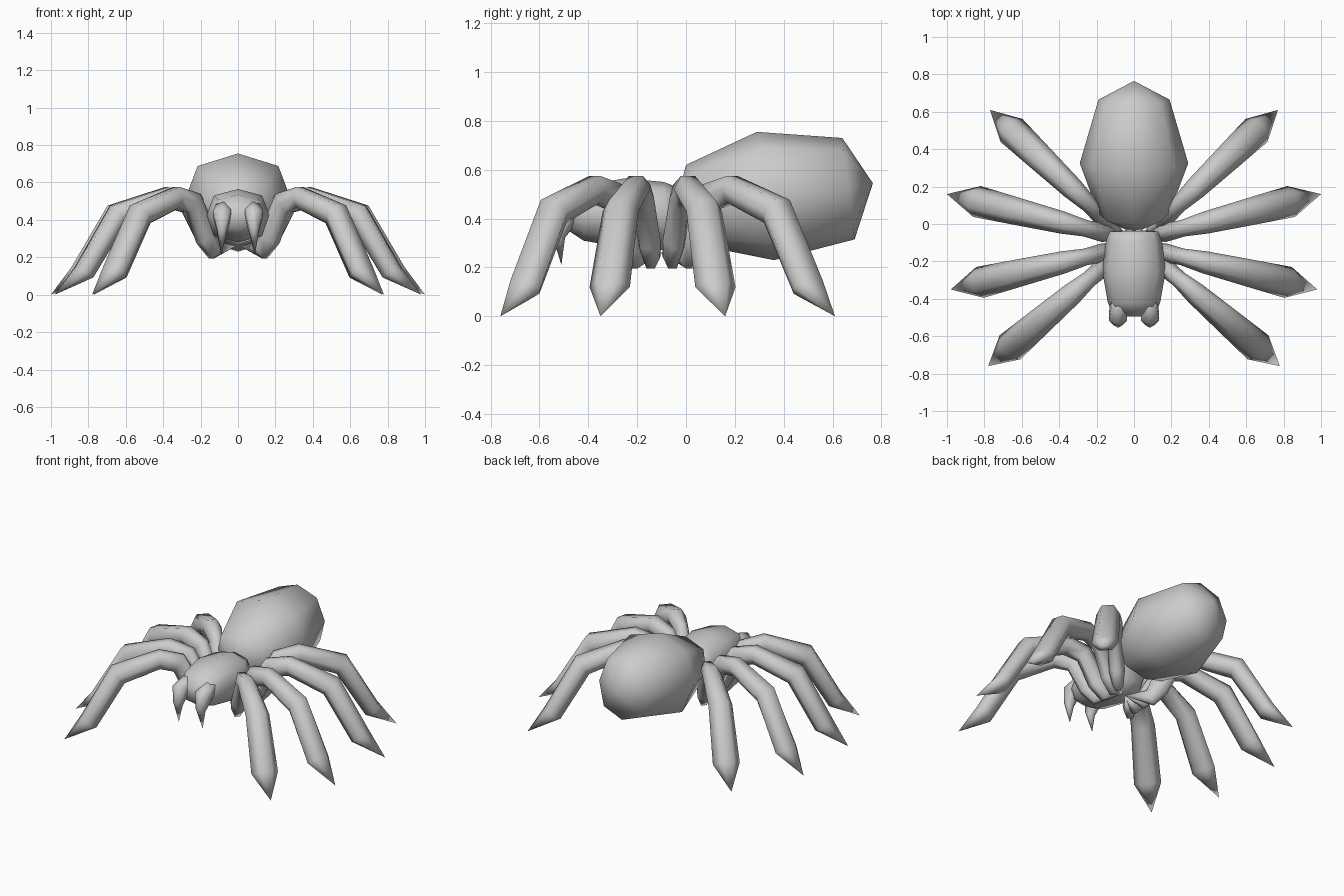
import bpy, bmesh, math
from mathutils import Vector

if "Cube" in bpy.data.objects:
    bpy.data.objects.remove(bpy.data.objects["Cube"])

grey = bpy.data.materials.new("plain grey")
grey.use_nodes = True
colour = (0.6, 0.6, 0.6, 1)
grey.diffuse_color = colour
grey.node_tree.nodes["Principled BSDF"].inputs["Base Color"].default_value = colour


def box_trig(a, power):
    """Cosine and sine, pushed outward for a boxier ring when power < 1."""
    c, s = math.cos(a), math.sin(a)
    return (math.copysign(abs(c) ** power, c), math.copysign(abs(s) ** power, s))


def loft(name, rings, sides, start, end, power=1, turn=0.0, mirror=False):
    """Skin rings of (centre, up, side) and close both ends with a point."""
    bm = bmesh.new()
    loops = []
    for centre, up, side in rings:
        trig = [box_trig(2 * math.pi * (i + turn) / sides, power) for i in range(sides)]
        loops.append([bm.verts.new(centre + up * c + side * s) for c, s in trig])
    tips = [bm.verts.new(start), bm.verts.new(end)]
    for i in range(sides):
        j = (i + 1) % sides
        for a, b in zip(loops, loops[1:]):
            bm.faces.new((a[i], a[j], b[j], b[i]))
        bm.faces.new((tips[0], loops[0][j], loops[0][i]))
        bm.faces.new((tips[1], loops[-1][i], loops[-1][j]))
    bmesh.ops.recalc_face_normals(bm, faces=bm.faces)
    for face in bm.faces:
        face.smooth = True
    mesh = bpy.data.meshes.new(name)
    bm.to_mesh(mesh)
    bm.free()
    mesh.materials.append(grey)
    obj = bpy.data.objects.new(name, mesh)
    bpy.context.collection.objects.link(obj)
    if mirror:
        mod = obj.modifiers.new("Mirror", "MIRROR")
        mod.use_mirror_merge = False
    return obj


def body_rings(profile):
    """Rings from top y, top z, bottom y, bottom z and half width."""
    rings = []
    for ty, tz, by, bz, w in profile:
        top, low = Vector((0, ty, tz)), Vector((0, by, bz))
        rings.append(((top + low) / 2, (top - low) / 2, Vector((w, 0, 0))))
    return rings


# Abdomen
loft("abdomen", body_rings([
    (0.0, 0.62, 0.11, 0.28, 0.19),
    (0.29, 0.755, 0.36, 0.23, 0.29),
    (0.64, 0.73, 0.69, 0.315, 0.19),
]), 8, (0, -0.05, 0.43), (0, 0.765, 0.545), power=0.85)

# Head and thorax
loft("head_and_thorax", body_rings([
    (-0.04, 0.53, -0.04, 0.33, 0.13),
    (-0.09, 0.55, -0.09, 0.27, 0.15),
    (-0.25, 0.565, -0.25, 0.28, 0.17),
    (-0.42, 0.535, -0.42, 0.31, 0.14),
    (-0.495, 0.46, -0.48, 0.35, 0.11),
]), 8, (0, -0.03, 0.43), (0, -0.49, 0.41), power=0.8)

# Fangs
fang = []
for x, y, z, r in [(0.08, -0.4, 0.47, 0.045), (0.085, -0.49, 0.43, 0.055),
                   (0.085, -0.525, 0.34, 0.03)]:
    fang.append((Vector((x, y, z)), Vector((0, -r, r * 0.6)), Vector((r, 0, 0))))
loft("fangs", fang, 6, (0.08, -0.36, 0.46), (0.09, -0.51, 0.21), mirror=True)

# Legs: fraction along the leg, height, half width, half thickness, lean
STATIONS = [
    (0.0, 0.24, 0.035, 0.05, 25),
    (0.06, 0.31, 0.05, 0.06, 55),
    (0.17, 0.49, 0.045, 0.06, 35),
    (0.31, 0.52, 0.06, 0.055, 0),
    (0.61, 0.43, 0.075, 0.06, -38),
    (0.82, 0.12, 0.085, 0.05, -56),
]
LEGS = {
    "front_legs": ((0.13, -0.2), (0.78, -0.76)),
    "front_middle_legs": ((0.11, -0.14), (0.98, -0.35)),
    "back_middle_legs": ((0.11, -0.06), (1.0, 0.16)),
    "back_legs": ((0.13, 0.0), (0.77, 0.61)),
}
for name, (base, tip) in LEGS.items():
    base, tip = Vector((*base, 0)), Vector((*tip, 0))
    out = (tip - base).normalized()
    side = Vector((-out.y, out.x, 0))
    rings = []
    for t, z, w, h, lean in STATIONS:
        a = math.radians(lean)
        up = Vector((0, 0, math.cos(a))) - out * math.sin(a)
        # flat-topped hexagon needs its height scaled to reach the full thickness
        rings.append((base.lerp(tip, t) + Vector((0, 0, z)), up * h * 1.15, side * w))
    loft(name, rings, 6, (0.01, -0.1, 0.26), tip, turn=0.5, mirror=True)
